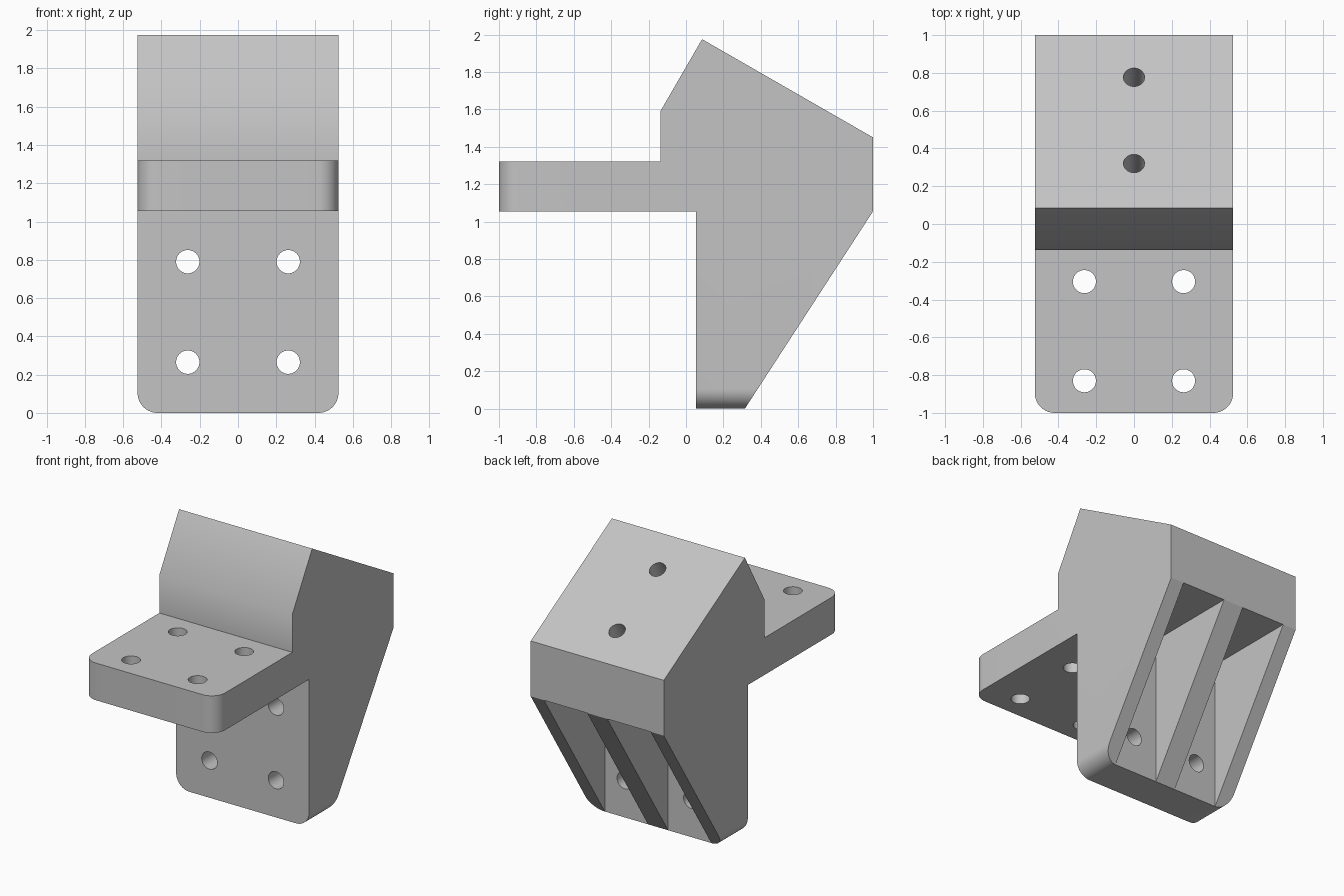
import bpy
import bmesh
from math import radians
from mathutils import Vector

cube = bpy.data.objects.get("Cube")
if cube:
    bpy.data.objects.remove(cube, do_unlink=True)

HALF_WIDTH = 0.525
PLATE_BACK, SHELF_UNDER = 0.315, 1.055
CORNER_RADIUS = 0.105

grey = bpy.data.materials.new("matte grey")
grey.use_nodes = True
colour = (0.55, 0.55, 0.55, 1)
grey.diffuse_color = colour
grey.node_tree.nodes["Principled BSDF"].inputs["Base Color"].default_value = colour


def make_object(name, bm):
    bmesh.ops.recalc_face_normals(bm, faces=bm.faces[:])
    mesh = bpy.data.meshes.new(name)
    bm.to_mesh(mesh)
    bm.free()
    mesh.materials.append(grey)
    obj = bpy.data.objects.new(name, mesh)
    bpy.context.collection.objects.link(obj)
    return obj


def prism(profile, x0, x1):
    """Extrude a (y, z) outline along x."""
    bm = bmesh.new()
    face = bm.faces.new([bm.verts.new((x0, y, z)) for y, z in profile])
    out = bmesh.ops.extrude_face_region(bm, geom=[face])
    verts = [g for g in out["geom"] if isinstance(g, bmesh.types.BMVert)]
    bmesh.ops.translate(bm, verts=verts, vec=(x1 - x0, 0, 0))
    return bm


def cut(target, cutter):
    cutter.hide_render = True
    mod = target.modifiers.new("cut", "BOOLEAN")
    mod.operation = "DIFFERENCE"
    mod.solver = "EXACT"
    mod.object = cutter
    bpy.context.view_layer.objects.active = target
    bpy.ops.object.modifier_apply(modifier=mod.name)
    bpy.data.objects.remove(cutter, do_unlink=True)


def drill(target, start, direction, depth, radius):
    """Round hole from just outside start, along direction."""
    d = Vector(direction).normalized()
    bm = bmesh.new()
    bmesh.ops.create_cone(bm, cap_ends=True, segments=48, radius1=radius,
                          radius2=radius, depth=depth + 0.1)
    cutter = make_object("drill", bm)
    cutter.rotation_euler = d.to_track_quat("Z", "Y").to_euler()
    cutter.location = Vector(start) + d * (depth - 0.1) / 2
    cut(target, cutter)


# Bracket body: shelf, hanging plate and sloped head in one side profile
outline = [(-1, SHELF_UNDER), (-1, 1.32), (-0.137, 1.32), (-0.137, 1.59),
           (0.086, 1.975), (1, 1.45), (1, SHELF_UNDER), (PLATE_BACK, 0),
           (0.053, 0), (0.053, SHELF_UNDER)]
bm = prism(outline, -HALF_WIDTH, HALF_WIDTH)

# Round the front corners of the shelf and the bottom corners of the plate
def is_corner(edge):
    a, b = (v.co for v in edge.verts)
    return abs(a.x - b.x) < 0.001 and (
        max(a.y, b.y) < -0.99 or max(a.z, b.z) < 0.01)

bmesh.ops.bevel(bm, geom=[e for e in bm.edges if is_corner(e)],
                offset=CORNER_RADIUS, offset_type="OFFSET", segments=14,
                profile=0.5, affect="EDGES")
bracket = make_object("bracket", bm)

# Two pockets at the back leave a middle rib and two side ribs
pocket = [(PLATE_BACK, -0.1), (PLATE_BACK, SHELF_UNDER),
          (1.2, SHELF_UNDER), (1.2, -0.1)]
for x0, x1 in ((-0.42, -0.079), (0.079, 0.42)):
    cut(bracket, make_object("pocket", prism(pocket, x0, x1)))

# Screw holes through the plate and the shelf
for x in (-0.2625, 0.2625):
    for step in (0.265, 0.79):
        drill(bracket, (x, 0.053, step), (0, 1, 0), 0.4, 0.061)
        drill(bracket, (x, step - 1.095, 1.32), (0, 0, -1), 0.35, 0.061)

# Blind holes square to the sloped top
for y, z in ((0.32, 1.84), (0.777, 1.578)):
    drill(bracket, (0, y, z), (0, -0.5, -0.866), 0.5, 0.056)

# Smooth curves and the gentle bend at the front of the head
bpy.ops.object.select_all(action="DESELECT")
bracket.select_set(True)
bpy.context.view_layer.objects.active = bracket
bpy.ops.object.shade_smooth_by_angle(angle=radians(31.5))
